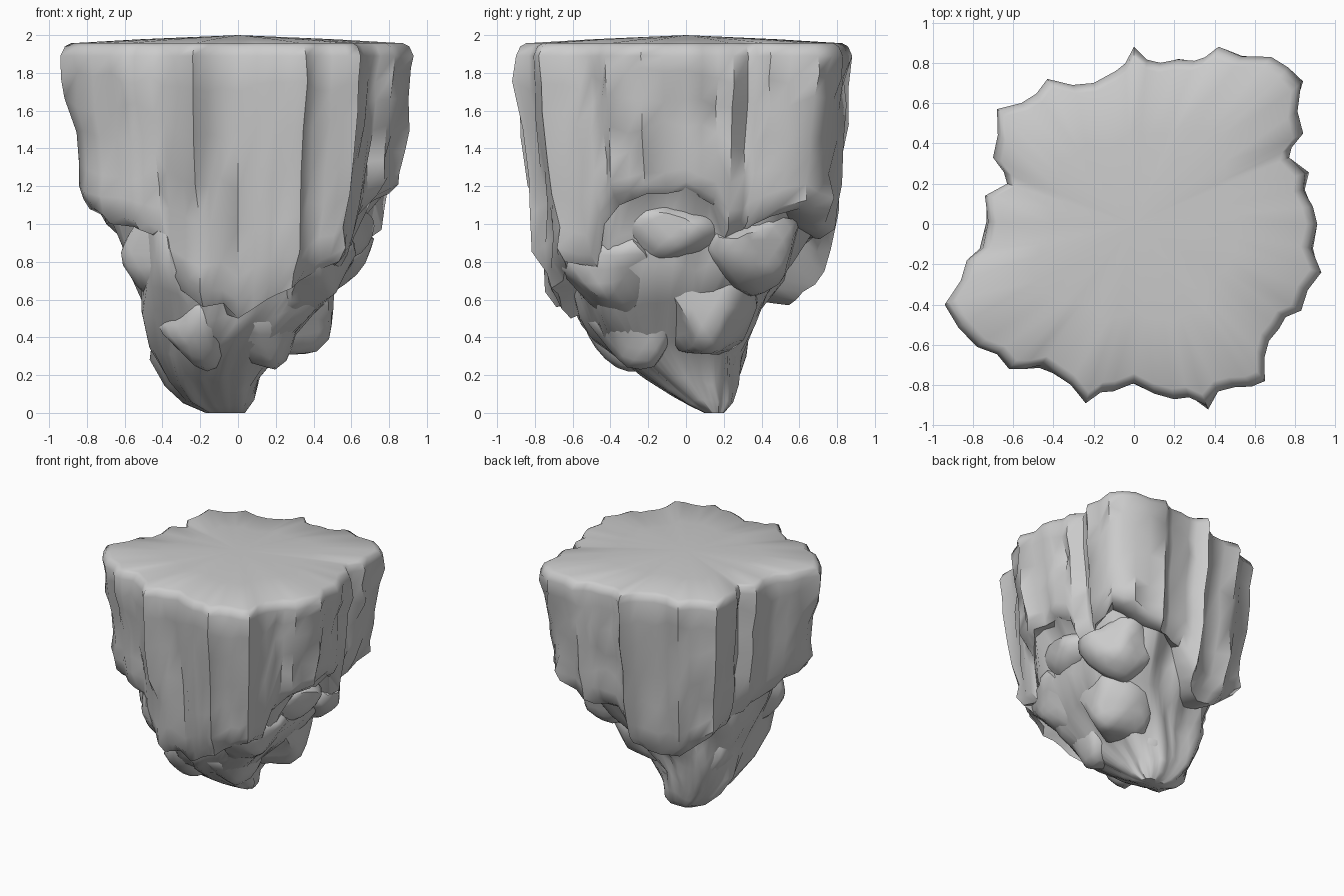
import bpy, bmesh, math, random
from mathutils import Vector, noise

if "Cube" in bpy.data.objects:
    bpy.data.objects.remove(bpy.data.objects["Cube"])

random.seed(7)

# Plan outline of the plateau: x, y, height of the cliff's lower lip
RIM = [(.93, -.24, 1.16), (.83, -.43, 1.1), (.72, -.52, 1.0), (.67, -.58, .76), (.65, -.78, .8),
       (.5, -.81, .74), (.36, -.9, .66), (.2, -.87, .6), (0, -.79, .5), (-.1, -.83, .58),
       (-.24, -.89, .56), (-.4, -.74, .66), (-.46, -.7, .92), (-.62, -.72, .97), (-.78, -.61, 1.0),
       (-.94, -.4, 1.08), (-.83, -.18, 1.0), (-.75, -.12, .9), (-.74, .14, .88), (-.63, .2, .85),
       (-.7, .33, .82), (-.68, .57, .8), (-.56, .6, .7), (-.43, .72, .6), (-.2, .7, .57),
       (-.09, .76, .6), (0, .88, .68), (.13, .8, .9), (.3, .81, .93), (.42, .88, .92),
       (.68, .83, 1.0), (.83, .7, 1.08), (.84, .45, 1.0), (.77, .33, .92), (.85, .25, .92),
       (.84, .17, 1.1), (.91, 0, 1.18), (.88, -.12, 1.16)]

# Inner root: z, x min, x max, y min, y max
CORE = [(0, -.17, .03, .1, .2), (.05, -.28, .07, 0, .24), (.2, -.41, .12, -.22, .27),
        (.4, -.46, .26, -.47, .33), (.6, -.5, .47, -.6, .42), (.8, -.54, .58, -.67, .54),
        (1.0, -.66, .69, -.7, .66), (1.3, -.75, .78, -.74, .72)]


def core_point(z, a):
    for lo, hi in zip(CORE, CORE[1:]):
        if z <= hi[0]:
            t = (z - lo[0]) / (hi[0] - lo[0])
            x0, x1, y0, y1 = [p + (q - p) * t for p, q in zip(lo[1:], hi[1:])]
            break
    c, s = math.cos(a), math.sin(a)
    k = (abs(c) ** 3 + abs(s) ** 3) ** (-1 / 3)
    k *= 1 + .2 * noise.noise(Vector((c * 3, s * 3, z * 3.5)))
    return Vector(((x0 + x1) / 2 + (x1 - x0) / 2 * c * k,
                   (y0 + y1) / 2 + (y1 - y0) / 2 * s * k, z))


def finish(bm, name, angle):
    bmesh.ops.recalc_face_normals(bm, faces=bm.faces)
    me = bpy.data.meshes.new(name)
    bm.to_mesh(me)
    bm.free()
    ob = bpy.data.objects.new(name, me)
    bpy.context.collection.objects.link(ob)
    bpy.ops.object.select_all(action='DESELECT')
    ob.select_set(True)
    bpy.context.view_layer.objects.active = ob
    bpy.ops.object.shade_smooth_by_angle(angle=math.radians(angle))


# Split the longer outline edges with small bumps and notches for fluting
outline = []
for p, q in zip(RIM, RIM[1:] + RIM[:1]):
    outline.append(p)
    if math.dist(p[:2], q[:2]) > .13:
        k = 1 + random.choice((-.028, -.02, .015))
        outline.append(((p[0] + q[0]) / 2 * k, (p[1] + q[1]) / 2 * k, (p[2] + q[2]) / 2))

# Island body: plateau, fluted cliff, undercut lip and tapering root in one skin
bm = bmesh.new()
columns = []
for x, y, lip in outline:
    a = math.atan2(y, x)
    pts = [Vector((x * .55, y * .55, 1.978)), Vector((x * .94, y * .94, 1.957)),
           Vector((x * .975, y * .975, 1.94))]
    for t in (0, .13, .3, .5, .68, .84, .94, 1):
        z = 1.89 + (lip - 1.89) * t
        s = 1 - .12 * max(0, 1.8 - z) - (.02 if t == .94 else .07 if t == 1 else 0)
        if t:
            s += .05 * noise.noise(Vector((x * 6, y * 6, z * 4))) + random.uniform(-.03, .012)
        if 0 < t < 1:
            z += random.uniform(-.035, .035) * (1 if t < .8 else .3)
        pts.append(Vector((x * s, y * s, z)))
    for t in (1.0, .85, .68, .5, .32, .16, .06, 0):
        p = core_point(lip * t, a)
        if t == 1:
            p.z += .02
        pts.append(p)
    columns.append([bm.verts.new(p) for p in pts])
top = bm.verts.new((0, 0, 2))
tip = bm.verts.new((-.08, .15, 0))
for a, b in zip(columns, columns[1:] + columns[:1]):
    bm.faces.new((top, a[0], b[0]))
    bm.faces.new((tip, b[-1], a[-1]))
    for i in range(len(a) - 1):
        bm.faces.new((a[i], a[i + 1], b[i + 1], b[i]))
finish(bm, "island_body", 50)


# Angular boulders sunk into the root, cut by random planes, narrower below
def boulder(name, c, size, seed):
    rng = random.Random(seed)
    bm = bmesh.new()
    bmesh.ops.create_icosphere(bm, subdivisions=3, radius=1.12)
    cuts = [Vector([rng.gauss(0, 1) for _ in range(3)]).normalized() for _ in range(16)]
    for v in bm.verts:
        p = v.co
        for n in cuts:
            d = p.dot(n) - .86
            if d > 0:
                p -= n * d
        w = 1 + .25 * p.z
        v.co = Vector(c) + Vector((p.x * size[0] * w, p.y * size[1] * w, p.z * size[2]))
    finish(bm, name, 45)


BOULDERS = [((.23, .13, .56), (.31, .28, .29)), ((.4, -.1, .94), (.31, .3, .16)),
            ((.1, -.24, .47), (.26, .27, .24)), ((.34, -.36, .76), (.26, .28, .26)),
            ((-.2, -.28, .48), (.23, .24, .24)), ((.4, .32, .86), (.28, .28, .22)),
            ((-.07, .12, .36), (.19, .16, .32)), ((-.38, -.32, .85), (.23, .26, .24)),
            ((-.27, .1, .5), (.22, .24, .28))]
for i, (c, s) in enumerate(BOULDERS):
    boulder("boulder_%d" % (i + 1), c, s, i + 1)
